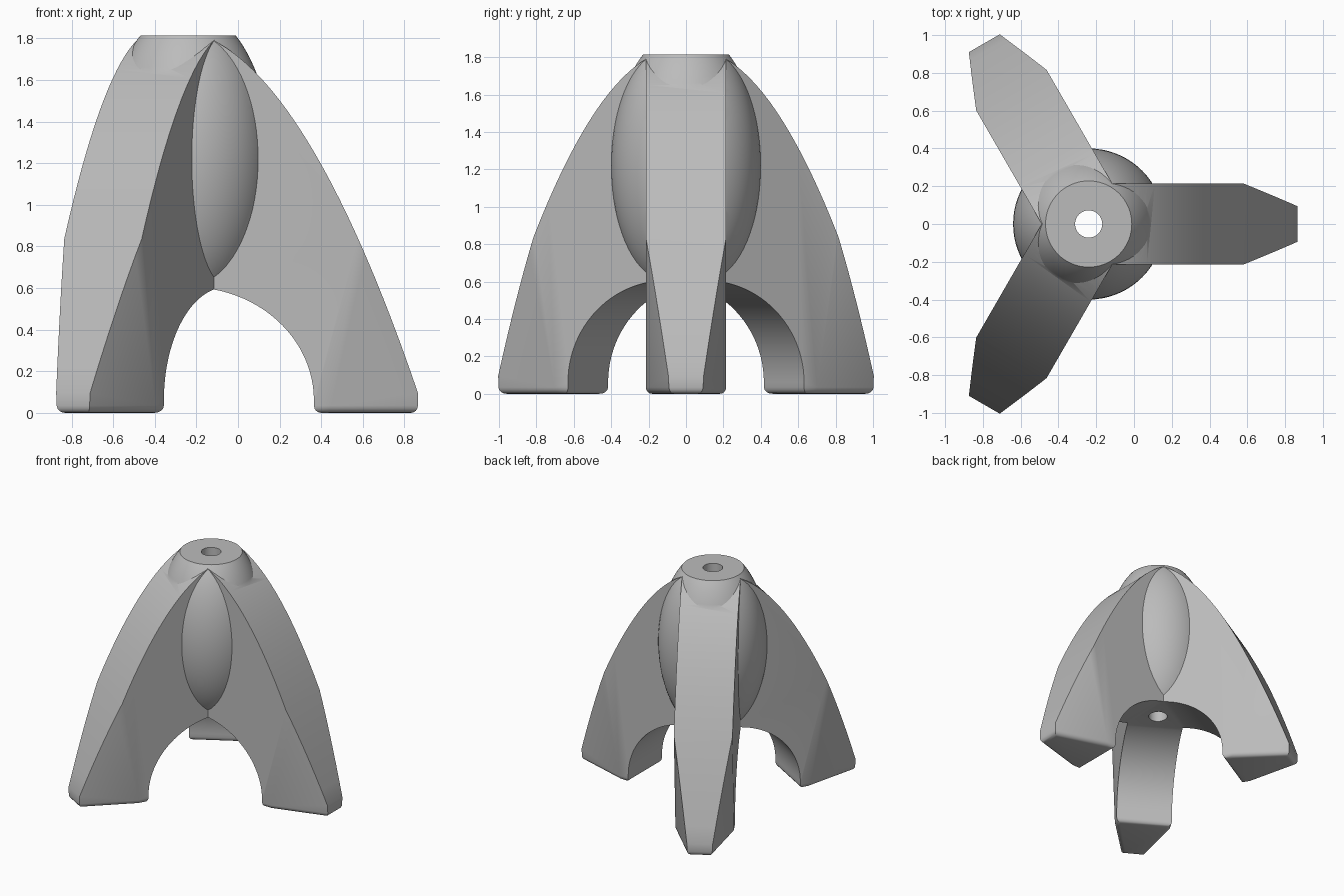
import bpy, bmesh, math
from mathutils import Vector, Matrix

if "Cube" in bpy.data.objects:
    bpy.data.objects.remove(bpy.data.objects["Cube"], do_unlink=True)

AXIS_X = -0.24        # vertical axis of the hub
HALF = 0.215          # half thickness of a leg
REACH = 1.105         # how far a leg extends from the axis

grey = bpy.data.materials.new("plain_grey")
grey.use_nodes = True
grey.diffuse_color = (0.5, 0.5, 0.5, 1)
grey.node_tree.nodes["Principled BSDF"].inputs["Base Color"].default_value = (0.5, 0.5, 0.5, 1)


def make_object(name, bm):
    bmesh.ops.recalc_face_normals(bm, faces=bm.faces[:])
    mesh = bpy.data.meshes.new(name)
    bm.to_mesh(mesh)
    bm.free()
    mesh.materials.append(grey)
    obj = bpy.data.objects.new(name, mesh)
    bpy.context.collection.objects.link(obj)
    return obj


def slice_off(bm, point, normal):
    """Cut away everything beyond a plane and close the opening."""
    cut = bmesh.ops.bisect_plane(bm, geom=bm.verts[:] + bm.edges[:] + bm.faces[:],
                                 plane_co=point, plane_no=normal, clear_outer=True)
    edges = [g for g in cut["geom_cut"] if isinstance(g, bmesh.types.BMEdge)]
    bmesh.ops.holes_fill(bm, edges=edges, sides=0)


def outer_height(r):
    d = r - 0.124
    return 1.79 - 0.52 * d - 1.23 * d * d


def leg(name, angle):
    # side profile: arched underside, then the curved back
    profile = [(-0.03, 0.604)]
    for i in range(1, 25):
        a = math.radians(90 * (1 - i / 24))
        profile.append((0.605 * math.cos(a), 0.06 + 0.545 * math.sin(a)))
    profile += [(0.605, 0), (REACH, 0)]
    steps = 24
    for i in range(steps + 1):
        r = REACH + (0.1 - REACH) * i / steps
        profile.append((r, outer_height(r)))
    profile.append((-0.03, 1.8))

    bm = bmesh.new()
    face = bm.faces.new([bm.verts.new((r, -HALF, z)) for r, z in profile])
    ext = bmesh.ops.extrude_face_region(bm, geom=[face])
    moved = [g for g in ext["geom"] if isinstance(g, bmesh.types.BMVert)]
    bmesh.ops.translate(bm, verts=moved, vec=(0, 2 * HALF, 0))
    bmesh.ops.recalc_face_normals(bm, faces=bm.faces[:])

    # tapered sides of the foot
    for s in (-1, 1):
        p = Vector((0.68, s * HALF, 0))
        q = Vector((0.82, s * HALF, 0.85))
        t = Vector((REACH, s * 0.092, 0.05))
        n = (q - p).cross(t - p).normalized()
        if n.y * s < 0:
            n.negate()
        slice_off(bm, p, n)

    # rounded sole
    sole = [e for e in bm.edges if all(abs(v.co.z) < 1e-4 for v in e.verts)]
    bmesh.ops.bevel(bm, geom=sole, offset=0.035, offset_type='OFFSET',
                    segments=4, profile=0.5, affect='EDGES', clamp_overlap=True)
    bm.transform(Matrix.Translation((AXIS_X, 0, 0)) @ Matrix.Rotation(angle, 4, 'Z'))
    return make_object(name, bm)


# egg-shaped hub with flat top
bm = bmesh.new()
bmesh.ops.create_uvsphere(bm, u_segments=72, v_segments=48, radius=1)
bm.transform(Matrix.Translation((AXIS_X, 0, 1.22)) @ Matrix.Diagonal((0.4, 0.4, 0.725, 1)))
slice_off(bm, (0, 0, 1.815), (0, 0, 1))
slice_off(bm, (0, 0, 0.63), (0, 0, -1))
hub = make_object("hub_with_legs", bm)

legs = [leg(f"leg_{i + 1}", math.radians(120 * i)) for i in range(3)]

# vertical bore
bm = bmesh.new()
bmesh.ops.create_cone(bm, cap_ends=True, segments=48, radius1=0.072, radius2=0.072, depth=3)
bm.transform(Matrix.Translation((AXIS_X, 0, 1.2)))
bore = make_object("bore_cutter", bm)
bore.hide_render = True

# merge the legs into the hub, then drill it
for part, operation in [(p, 'UNION') for p in legs] + [(bore, 'DIFFERENCE')]:
    mod = hub.modifiers.new(part.name, 'BOOLEAN')
    mod.operation = operation
    mod.solver = 'EXACT'
    mod.object = part
bpy.context.view_layer.update()
graph = bpy.context.evaluated_depsgraph_get()
merged = bpy.data.meshes.new_from_object(hub.evaluated_get(graph))
hub.modifiers.clear()
hub.data = merged
for part in legs + [bore]:
    bpy.data.objects.remove(part, do_unlink=True)

merged.materials.clear()
merged.materials.append(grey)
for poly in merged.polygons:
    poly.material_index = 0

bpy.ops.object.select_all(action='DESELECT')
hub.select_set(True)
bpy.context.view_layer.objects.active = hub
bpy.ops.object.shade_smooth_by_angle(angle=math.radians(25))
